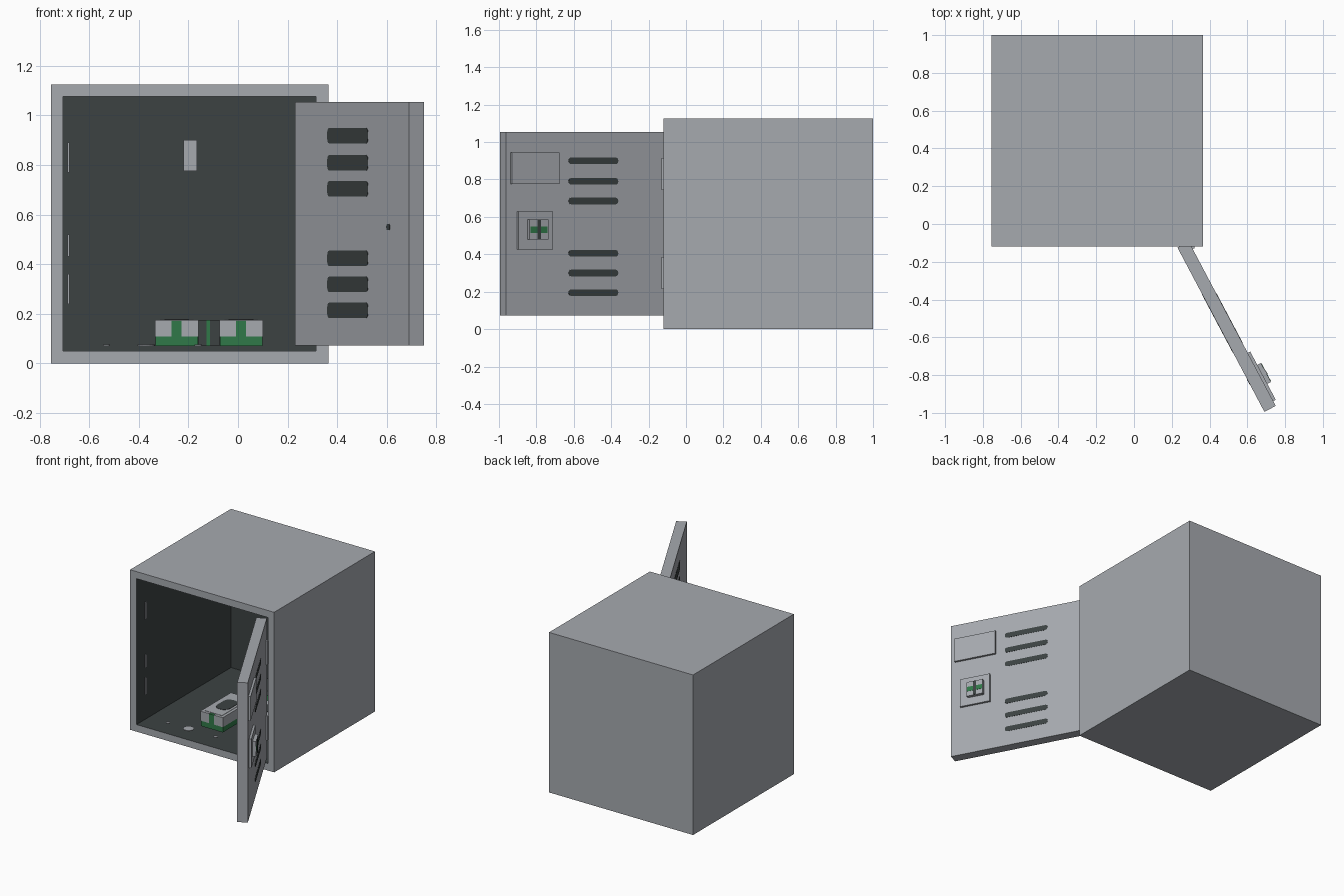
import bpy, bmesh, math
from mathutils import Matrix

cube = bpy.data.objects.get("Cube")
if cube:
    bpy.data.objects.remove(cube, do_unlink=True)


def material(name, rgb):
    m = bpy.data.materials.new(name)
    m.use_nodes = True
    m.diffuse_color = (*rgb, 1)
    m.node_tree.nodes["Principled BSDF"].inputs["Base Color"].default_value = (*rgb, 1)
    return m


GREY = material("steel grey", (0.38, 0.40, 0.43))
DARK = material("dark lining", (0.045, 0.055, 0.055))
GREEN = material("note green", (0.03, 0.19, 0.065))

WORLD = Matrix.Identity(4)
# Door frame: x runs from hinge to free edge, y points out of the door
DOOR = Matrix.Translation((0.23, -0.125, 0)) @ Matrix.Rotation(math.radians(-62.1), 4, 'Z')


def finish(name, bm, mats, frame=WORLD):
    bmesh.ops.transform(bm, matrix=frame, verts=bm.verts)
    bmesh.ops.recalc_face_normals(bm, faces=bm.faces)
    me = bpy.data.meshes.new(name)
    bm.to_mesh(me)
    bm.free()
    for m in mats:
        me.materials.append(m)
    ob = bpy.data.objects.new(name, me)
    bpy.context.collection.objects.link(ob)
    return ob


def box_mesh(x, y, z):
    bm = bmesh.new()
    bmesh.ops.create_cube(bm, size=1)
    for v in bm.verts:
        v.co = [(a + b) / 2 + c * (b - a) for (a, b), c in zip((x, y, z), v.co)]
    return bm


def box(name, x, y, z, mat, frame=WORLD, round_axis=None, radius=0.0):
    bm = box_mesh(x, y, z)
    if round_axis is not None:
        edges = [e for e in bm.edges
                 if abs((e.verts[0].co - e.verts[1].co).normalized()[round_axis]) > 0.9]
        bmesh.ops.bevel(bm, geom=edges, offset=radius, segments=3, profile=0.5,
                        affect='EDGES')
    return finish(name, bm, [mat], frame)


# Cabinet: a cube with its front inset and pushed inwards, lined in dark
bm = box_mesh((-0.755, 0.365), (-0.12, 1.0), (0, 1.125))
bm.normal_update()
front = min(bm.faces, key=lambda f: f.calc_center_median().y)
bmesh.ops.inset_region(bm, faces=[front], thickness=0.07)
inner = bmesh.ops.extrude_discrete_faces(bm, faces=[front])["faces"][0]
for v in inner.verts:
    v.co.y = 0.93
inner.material_index = 1
for e in inner.edges:
    for f in e.link_faces:
        f.material_index = 1
finish("cabinet", bm, [GREY, DARK])

# Door panel
box("door", (0, 0.984), (0, 0.068), (0.072, 1.054), GREY, DOOR)

# Vent slots, lower on the outside because the louvres slope
for i, z in enumerate((0.195, 0.30, 0.405, 0.685, 0.79, 0.90)):
    box(f"outer_vent_{i}", (0.305, 0.605), (0.066, 0.0695), (z - 0.018, z + 0.018),
        DARK, DOOR, 1, 0.016)
    box(f"inner_vent_{i}", (0.28, 0.63), (-0.0015, 0.002), (z - 0.013, z + 0.05),
        DARK, DOOR, 1, 0.018)

# Name plate and lock on the outside of the door
box("name_plate", (0.667, 0.956), (0.066, 0.083), (0.775, 0.945), GREY, DOOR)
box("lock_plate", (0.707, 0.916), (0.066, 0.083), (0.425, 0.63), GREY, DOOR)
box("lock_knob", (0.747, 0.86), (0.08, 0.105), (0.48, 0.585), GREY, DOOR)
box("lock_band", (0.752, 0.855), (0.104, 0.107), (0.515, 0.548), GREEN, DOOR)
box("lock_keyhole", (0.793, 0.814), (0.104, 0.109), (0.482, 0.583), DARK, DOOR)
box("lock_back_hole", (0.79, 0.82), (-0.002, 0.002), (0.537, 0.562), DARK, DOOR, 1, 0.01)

# Hinges on the right and matching catch strips on the left wall
for side, z in (("lower", 0.30), ("upper", 0.83)):
    box(side + "_hinge", (0.285, 0.32), (-0.13, -0.115), (z - 0.085, z + 0.085), GREY)
    box(side + "_catch", (-0.687, -0.68), (-0.056, -0.042), (z - 0.06, z + 0.06), GREY)
box("latch_catch", (-0.687, -0.68), (-0.056, -0.042), (0.43, 0.52), GREY)

# Plate on the back wall
box("back_plate", (-0.22, -0.165), (0.922, 0.932), (0.775, 0.90), GREY)

# Small loose discs on the floor near the front
for i, (x, r) in enumerate(((-0.53, 0.014), (-0.37, 0.035), (-0.16, 0.015))):
    bm = bmesh.new()
    bmesh.ops.create_cone(bm, cap_ends=True, segments=16, radius1=r, radius2=r, depth=0.005,
                          matrix=Matrix.Translation((x, -0.02, 0.0725)))
    finish(f"floor_disc_{i}", bm, [GREY])


# Bundles of notes: green core, pale blocks showing around a green band
def bundle(name, x, y, pale):
    x0, x1, y0, y1 = x, x + 0.175, y, y + 0.34
    mid, band = (x0 + x1) / 2, 0.02
    box(name + "_core", (x0 + 0.002, x1 - 0.002), (y0 + 0.002, y1 - 0.002),
        (0.07, 0.173), GREEN)
    for side, a, b in (("left", x0, mid - band), ("right", mid + band, x1)):
        box(f"{name}_{side}_notes", (a, b), (y0, y1), (0.108, 0.175), pale)
    box(name + "_top", (x0 + 0.02, x1 - 0.02), (y0 + 0.02, y1 - 0.02), (0.17, 0.177), pale)
    box(name + "_oval", (mid - 0.05, mid + 0.05), (y0 + 0.09, y1 - 0.09), (0.172, 0.179),
        DARK, WORLD, 2, 0.045)


bundle("left_bundle", -0.335, 0.06, GREY)
bundle("right_bundle", -0.075, 0.2, GREY)

# Dark stack standing between the bundles, with a narrow green strip
box("middle_stack", (-0.16, -0.075), (0.5, 0.84), (0.07, 0.175), DARK)
box("middle_strip", (-0.128, -0.112), (0.497, 0.503), (0.07, 0.175), GREEN)
